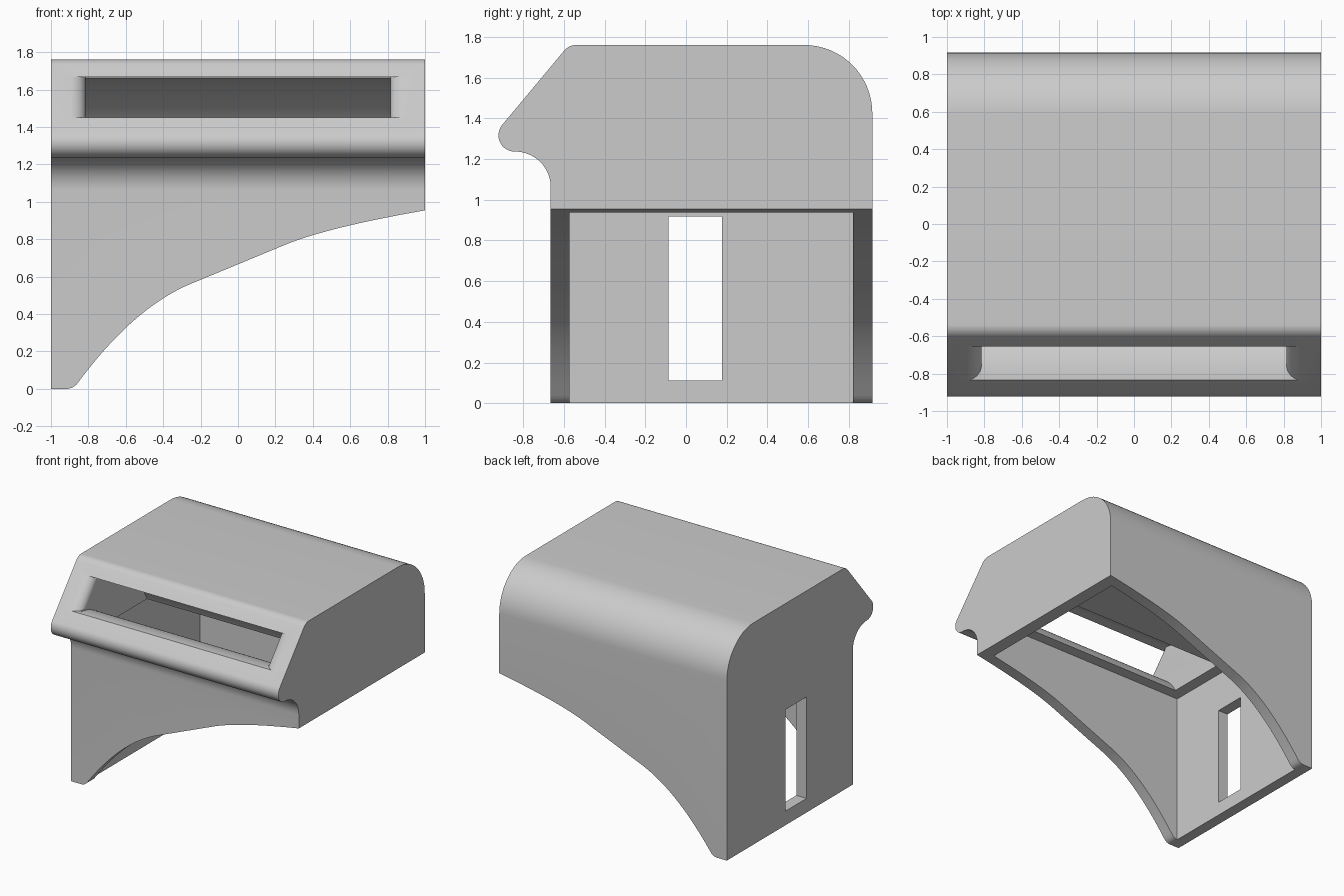
import bpy, bmesh, math
from mathutils import Vector

cube = bpy.data.objects.get("Cube")
if cube:
    bpy.data.objects.remove(cube, do_unlink=True)

grey = bpy.data.materials.new("plain grey")
grey.use_nodes = True
grey.diffuse_color = (0.6, 0.6, 0.6, 1)
grey.node_tree.nodes["Principled BSDF"].inputs["Base Color"].default_value = (0.6, 0.6, 0.6, 1)

X, Y, Z = Vector((1, 0, 0)), Vector((0, 1, 0)), Vector((0, 0, 1))


def rounded(corners, steps=16):
    """Round each (a, b, radius) corner of a closed outline."""
    out = []
    for i, (a, b, r) in enumerate(corners):
        p = Vector((a, b))
        if not r:
            out.append(p)
            continue
        d0 = (Vector(corners[i - 1][:2]) - p).normalized()
        d1 = (Vector(corners[(i + 1) % len(corners)][:2]) - p).normalized()
        half = d0.angle(d1) / 2
        centre = p + (d0 + d1).normalized() * r / math.sin(half)
        start = p + d0 * r / math.tan(half) - centre
        end = p + d1 * r / math.tan(half) - centre
        sweep = math.pi - 2 * half
        for k in range(steps + 1):
            t = k / steps
            out.append(centre + (start * math.sin((1 - t) * sweep)
                                 + end * math.sin(t * sweep)) / math.sin(sweep))
    return out


def bezier(p0, p1, p2, steps=20):
    p0, p1, p2 = Vector(p0), Vector(p1), Vector(p2)
    return [p0 * (1 - t) ** 2 + p1 * 2 * t * (1 - t) + p2 * t * t
            for t in (k / steps for k in range(steps + 1))]


def drop_arc(start, radius, end_z, steps=20):
    """Arc that leaves start level and bends down until it reaches end_z."""
    sweep = math.acos(1 - (start.z - end_z) / radius)
    return [(start.y + radius * math.sin(a), start.z - radius * (1 - math.cos(a)))
            for a in (sweep * k / steps for k in range(steps + 1))]


def prism(name, outline, u, v, sweep, origin):
    """Extrude an outline drawn along axes u and v by the sweep vector."""
    bm = bmesh.new()
    face = bm.faces.new([bm.verts.new(origin + u * p[0] + v * p[1]) for p in outline])
    new = bmesh.ops.extrude_face_region(bm, geom=[face])["geom"]
    bmesh.ops.translate(bm, vec=sweep, verts=[g for g in new if isinstance(g, bmesh.types.BMVert)])
    bmesh.ops.recalc_face_normals(bm, faces=bm.faces)
    mesh = bpy.data.meshes.new(name)
    bm.to_mesh(mesh)
    bm.free()
    mesh.materials.append(grey)
    obj = bpy.data.objects.new(name, mesh)
    bpy.context.collection.objects.link(obj)
    return obj


def box(name, lo, hi):
    lo, hi = Vector(lo), Vector(hi)
    d = hi - lo
    return prism(name, [(0, 0), (d.x, 0), (d.x, d.y), (0, d.y)], X, Y, Z * d.z, lo)


# Housing: side profile with nose, sloped face and rounded back
profile = rounded([(-0.665, 0, 0), (-0.665, 1.237, 0.175), (-1.013, 1.237, 0.08),
                   (-0.576, 1.761, 0.08), (0.916, 1.761, 0.335), (0.916, 0, 0)])
housing = prism("housing", profile, Y, Z, X * 2, -X)

# Arched underside, sweeping from the foot up to the short end
arch = [(-0.91, -0.2), (-0.91, 0), (-0.885, 0.006), (-0.866, 0.02)]
arch += bezier((-0.85, 0.04), (-0.553, 0.438), (-0.25, 0.562))
arch += bezier((0.25, 0.769), (0.477, 0.863), (1, 0.954)) + [(1.2, 0.987), (1.2, -0.2)]
cutters = [prism("arch_cutter", arch, X, Z, Y * 3, -Y * 1.5)]

# Open cavity and the upright slot in the tall end wall
ceiling = 1.235
cutters.append(box("cavity_cutter", (-0.91, -0.573, -0.3), (0.91, 0.82, ceiling)))
cutters.append(box("slot_cutter", (-1.2, -0.085, 0.112), (-0.8, 0.177, 0.918)))

# Curved chute bending from the sloped face down into the cavity
low, high = Vector((0, -0.836, 1.45)), Vector((0, -0.656, 1.666))
half_width = 0.815
lower = drop_arc(low, 0.4, ceiling - 0.03)
upper = drop_arc(high, 0.75, ceiling - 0.03)
chute = [(low.y - 0.1, low.z)] + lower + upper[::-1] + [(low.y - 0.1, high.z)]
cutters.append(prism("chute_cutter", chute, Y, Z, X * half_width * 2, -X * half_width))

# Flared sides at the chute mouth, following the sloped face
r = 0.085
flare = [(half_width + r * (1 - math.sin(a)), r * (1 - math.cos(a)))
         for a in (math.pi / 2 * k / 12 for k in range(13))]
right = [(half_width + r, -0.1)] + flare
mouth = right + [(-x, d) for x, d in reversed(right)]
cutters.append(prism("mouth_cutter", mouth, X, Y, high - low, low))

for cutter in cutters:
    cutter.hide_render = True
    mod = housing.modifiers.new(cutter.name, 'BOOLEAN')
    mod.operation, mod.solver, mod.object = 'DIFFERENCE', 'EXACT', cutter

bpy.ops.object.select_all(action='DESELECT')
housing.select_set(True)
bpy.context.view_layer.objects.active = housing
for mod in list(housing.modifiers):
    bpy.ops.object.modifier_apply(modifier=mod.name)
for cutter in cutters:
    bpy.data.objects.remove(cutter, do_unlink=True)
bpy.ops.object.shade_smooth_by_angle(angle=math.radians(30))
